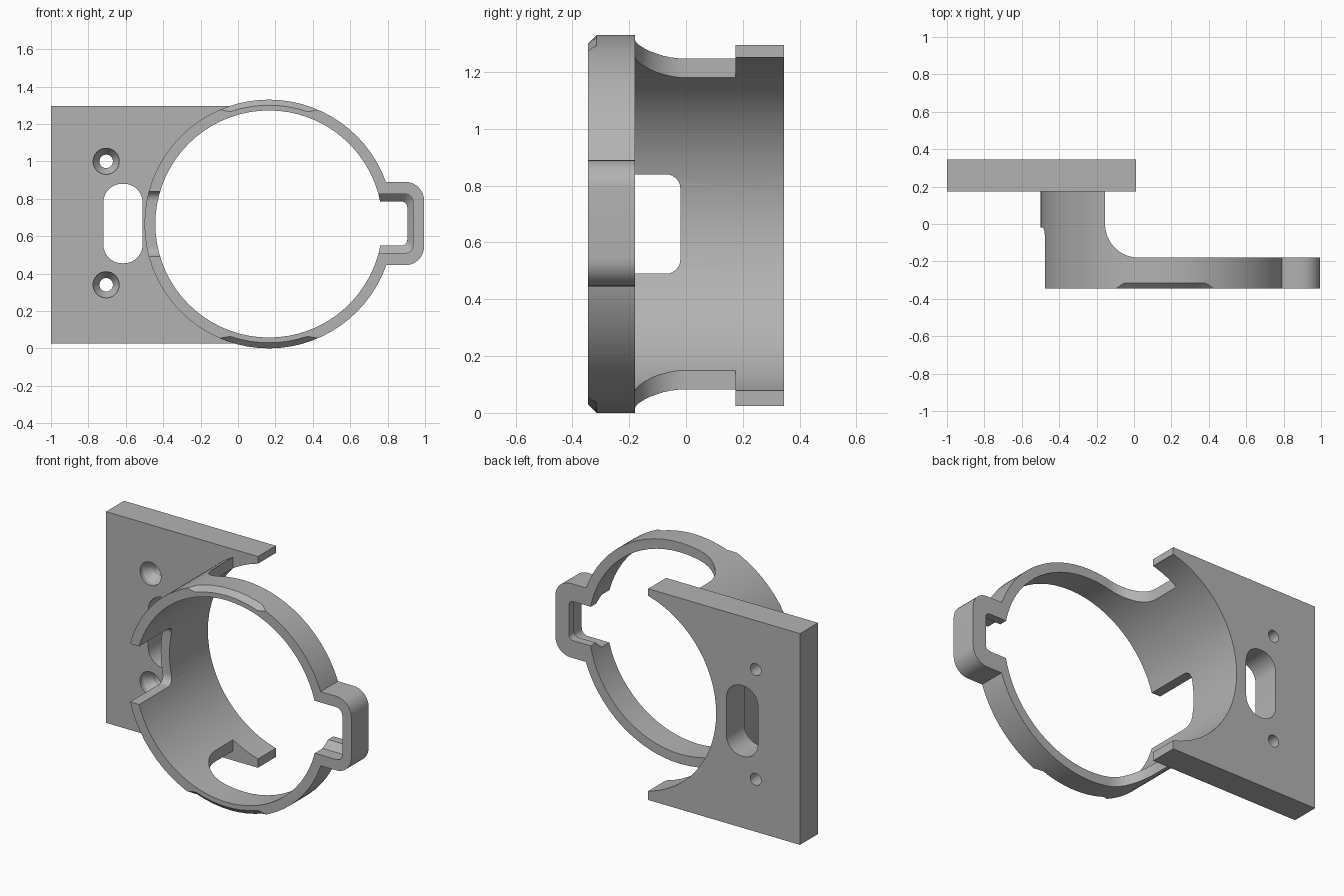
import bpy, bmesh
from math import sin, cos, pi, radians

if "Cube" in bpy.data.objects:
    bpy.data.objects.remove(bpy.data.objects["Cube"])

CX, CZ = 0.165, 0.665            # ring axis
R_OUT, R_IN = 0.665, 0.607
FRONT, RING_BACK, PLATE, BACK = -0.345, -0.18, 0.175, 0.345

grey = bpy.data.materials.new("plain grey")
grey.use_nodes = True
colour = (0.45, 0.45, 0.45, 1)
grey.diffuse_color = colour
grey.node_tree.nodes["Principled BSDF"].inputs["Base Color"].default_value = colour


def loft(name, loops):
    """Solid skinned through equal-length loops, capped at both ends."""
    bm = bmesh.new()
    rows = [[bm.verts.new(p) for p in loop] for loop in loops]
    n = len(rows[0])
    for a, b in zip(rows, rows[1:]):
        for i in range(n):
            j = (i + 1) % n
            bm.faces.new((a[i], a[j], b[j], b[i]))
    bm.faces.new(rows[0])
    bm.faces.new(rows[-1])
    bmesh.ops.recalc_face_normals(bm, faces=bm.faces)
    mesh = bpy.data.meshes.new(name)
    bm.to_mesh(mesh)
    bm.free()
    mesh.materials.append(grey)
    obj = bpy.data.objects.new(name, mesh)
    bpy.context.collection.objects.link(obj)
    return obj


def at_y(points, y):
    return [(u, y, v) for u, v in points]


def circle(cx, cz, r, n=72):
    return [(cx + r * cos(2 * pi * i / n), cz + r * sin(2 * pi * i / n)) for i in range(n)]


def rounded(u0, v0, u1, v1, r, steps=8):
    """Rectangle outline with rounded corners."""
    corners = [(u1 - r, v1 - r), (u0 + r, v1 - r), (u0 + r, v0 + r), (u1 - r, v0 + r)]
    return [(u + r * cos((k + i / steps) * pi / 2), v + r * sin((k + i / steps) * pi / 2))
            for k, (u, v) in enumerate(corners) for i in range(steps + 1)]


def combine(body, tool, operation):
    mod = body.modifiers.new(operation, "BOOLEAN")
    mod.operation, mod.solver, mod.object = operation, "EXACT", tool
    graph = bpy.context.evaluated_depsgraph_get()
    result = bpy.data.meshes.new_from_object(body.evaluated_get(graph))
    body.modifiers.clear()
    body.data = result
    bpy.data.objects.remove(tool)


# Ring and sleeve blank
body = loft("ring_bracket", [at_y(circle(CX, CZ, R_OUT), y) for y in (FRONT, 0.22)])

# Cut away the sleeve's open side, with a fillet into the ring
r = 0.18
side = [(-0.155, 0.4), (1.2, 0.4), (1.2, RING_BACK)]
side += [(0.025 - r * sin(a), -r * cos(a)) for a in [i * pi / 20 for i in range(11)]]
combine(body, loft("sleeve_cut", [[(x, y, z) for x, y in side] for z in (-0.2, 1.6)]), "DIFFERENCE")

# Mounting plate and side clip
plate = [(-1, 0.025), (0.01, 0.025), (0.01, 1.295), (-1, 1.295)]
combine(body, loft("plate", [at_y(plate, y) for y in (PLATE, BACK)]), "UNION")
clip = rounded(0.6, 0.445, 0.995, 0.89, 0.1)
combine(body, loft("clip", [at_y(clip, y) for y in (FRONT, RING_BACK)]), "UNION")

# Main bore
combine(body, loft("bore", [at_y(circle(CX, CZ, R_IN), y) for y in (-0.5, 0.5)]), "DIFFERENCE")

# Clip cavity, wider at the front
wide = rounded(0.6, 0.51, 0.935, 0.825, 0.04)
narrow = rounded(0.6, 0.55, 0.905, 0.785, 0.03)
combine(body, loft("clip_cavity", [at_y(wide, -0.4), at_y(wide, -0.27),
                                   at_y(narrow, -0.23), at_y(narrow, -0.1)]), "DIFFERENCE")

# Open window in the sleeve's right side
window = rounded(-0.6, 0.49, -0.02, 0.84, 0.05)
combine(body, loft("window", [[(x, y, z) for y, z in window] for x in (-0.7, -0.2)]), "DIFFERENCE")

# Long slot and two countersunk screw holes in the plate
slot = rounded(-0.72, 0.455, -0.51, 0.88, 0.1)
combine(body, loft("slot", [at_y(slot, y) for y in (0.1, 0.5)]), "DIFFERENCE")
for z in (0.34, 1.0):
    hole = [(0.07, 0.1), (0.07, 0.2), (0.036, 0.25), (0.036, 0.5)]
    combine(body, loft("screw_hole", [at_y(circle(-0.705, z, rad, 32), y) for rad, y in hole]),
            "DIFFERENCE")

# Short chamfers on the ring's top and bottom front edges
for up in (1, -1):
    sections = []
    for deg in (-23, -19, -14, -9, -4.5, 0, 4.5, 9, 14, 19, 23):
        s = 0.03 if abs(deg) < 20 else 0.002
        a = radians(deg)
        tri = [(R_OUT - s, FRONT), (R_OUT + 0.02, FRONT + s + 0.02),
               (R_OUT + 0.02, FRONT - 0.02), (R_OUT - s, FRONT - 0.02)]
        sections.append([(CX + q * sin(a), y, CZ + up * q * cos(a)) for q, y in tri])
    combine(body, loft("edge_chamfer", sections), "DIFFERENCE")

# Smooth the curved walls, keep the edges crisp
bpy.ops.object.select_all(action="DESELECT")
body.select_set(True)
bpy.context.view_layer.objects.active = body
bpy.ops.object.shade_smooth_by_angle(angle=radians(25))
